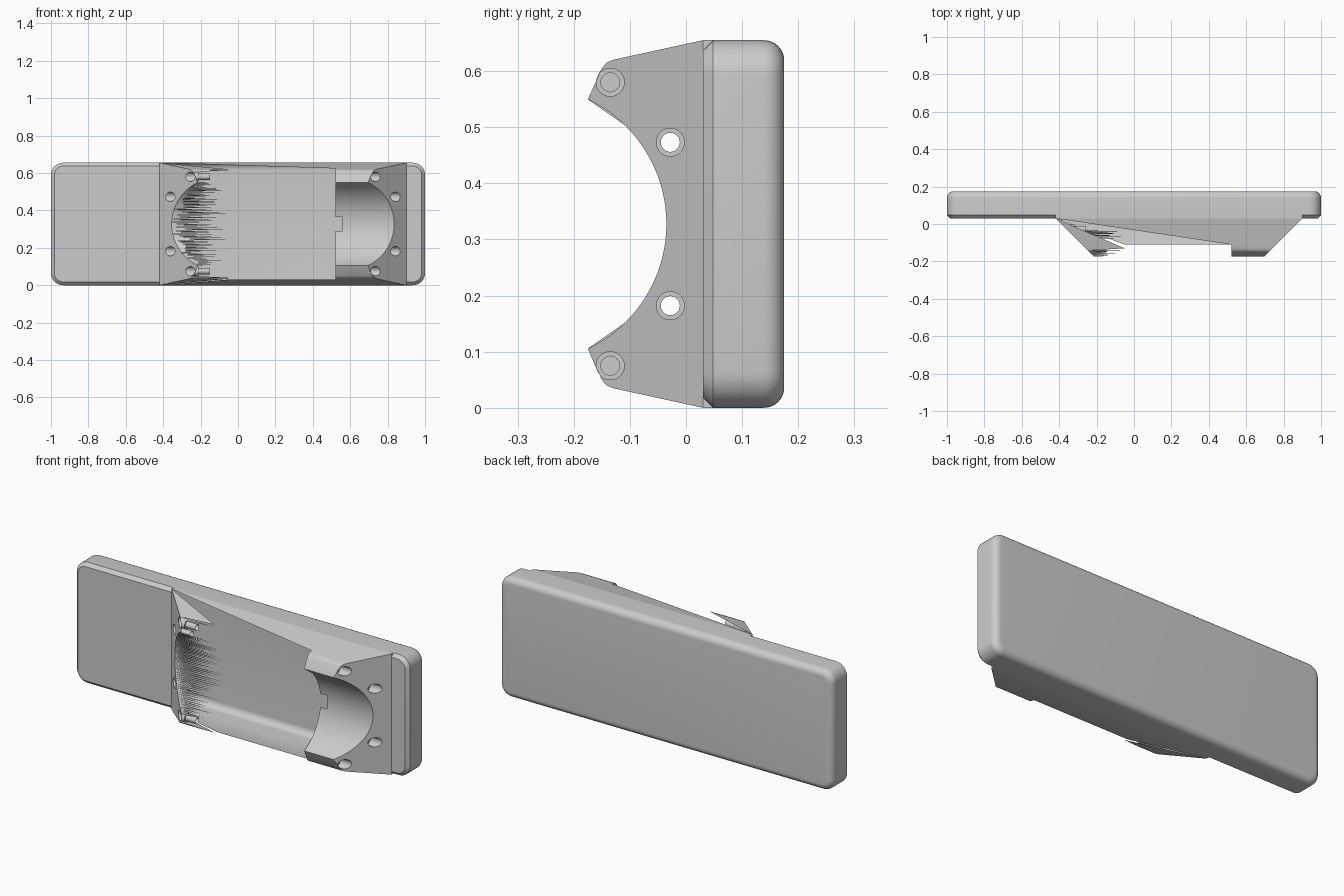
import bpy, bmesh, math, random
from mathutils import Vector

if "Cube" in bpy.data.objects:
    bpy.data.objects.remove(bpy.data.objects["Cube"])

random.seed(4)
H, ZC = 0.655, 0.3275             # plate height and its mid line
Y0, Y1, YB = 0.03, 0.048, 0.175   # pad face, chamfer end, back
XI, XT, YL = 0.52, -0.05, -0.11   # bracket inner edge, broken edge, lip depth
R, YA, AMAX, N = 0.246, -0.281, math.radians(64.5), 60


def xr(y):
    return 0.87 + y               # sloping right end


def xl(y):
    return -0.39 - y              # sloping left end


def face(bm, pts):
    return bm.faces.new([bm.verts.new(p) for p in pts])


def strip(bm, a, b, closed=False):
    n = len(a)
    for i in range(n if closed else n - 1):
        j = (i + 1) % n
        face(bm, [a[i], a[j], b[j], b[i]])


def finish(bm, name, front=True):
    bmesh.ops.remove_doubles(bm, verts=bm.verts, dist=1e-5)
    bm.normal_update()
    if front:
        for f in bm.faces:
            if f.normal.y > 1e-4:
                f.normal_flip()
    else:
        bmesh.ops.recalc_face_normals(bm, faces=bm.faces)
    me = bpy.data.meshes.new(name)
    bm.to_mesh(me)
    bm.free()
    ob = bpy.data.objects.new(name, me)
    bpy.context.collection.objects.link(ob)
    bpy.ops.object.select_all(action='DESELECT')
    ob.select_set(True)
    bpy.context.view_layer.objects.active = ob
    bpy.ops.object.shade_smooth_by_angle(angle=math.radians(30))
    return ob


def outline(inset, y, r=0.065, seg=8):
    # rounded rectangle, counter-clockwise from the right top corner
    pts = []
    rr = r - inset
    for k, (sx, sz) in enumerate([(1, 1), (-1, 1), (-1, -1), (1, -1)]):
        for i in range(seg + 1):
            a = math.pi / 2 * (k + i / seg)
            pts.append((sx * (1 - r) + rr * math.cos(a), y,
                        ZC + sz * (ZC - r) + rr * math.sin(a)))
    return pts


# hollow back plate with rounded rear edge
bm = bmesh.new()
F = 0.036
rings = [outline(0, Y1)]
for i in range(9):
    a = math.pi / 2 * i / 8
    rings.append(outline(F * (1 - math.cos(a)), YB - F + F * math.sin(a)))
for a, b in zip(rings, rings[1:]):
    strip(bm, a, b, True)
face(bm, rings[-1])
finish(bm, "back_plate", front=False)

# chamfered front pads left and right of the bracket
outer, inner = outline(0, Y1), outline(0.018, Y0)
for name, idx, xe in [("left_pad", list(range(9, 27)), xl(Y0)),
                      ("right_pad", list(range(27, 36)) + list(range(9)), xr(Y0))]:
    bm = bmesh.new()
    o = [outer[i] for i in idx]
    n = [inner[i] for i in idx]
    o = [(xe, *o[0][1:])] + o + [(xe, *o[-1][1:])]
    n = [(xe, *n[0][1:])] + n + [(xe, *n[-1][1:])]
    strip(bm, o, n)
    face(bm, n)
    for k in (0, -1):             # small chamfer ends
        face(bm, [o[k], n[k], (xe, Y0, o[k][2])])
    finish(bm, name)

# bracket profile (y, z), upper half, and the bore arc
top = [(Y0, H), (YL, 0.6245), (-0.13, 0.62), (-0.142, 0.615), (-0.15, 0.605), (-0.175, 0.5495)]
arc = [(YA + R * math.cos(a), ZC + R * math.sin(a))
       for a in (AMAX * (1 - 2 * i / N) for i in range(N + 1))]
holes = [(-0.135, 0.58), (-0.028, 0.473), (-0.028, H - 0.473), (-0.135, H - 0.58)]


def flip(p):
    return (p[0], H - p[1])


def circle(c, r, n=24):
    return [(c[0] + r * math.cos(2 * math.pi * i / n),
             c[1] + r * math.sin(2 * math.pi * i / n)) for i in range(n)]


def end_face(fx, name):
    # sloping end plate with four screw holes
    bm = bmesh.new()
    loops = [top + arc[1:-1] + [flip(p) for p in reversed(top)]]
    loops += [circle(h, 0.025) for h in holes]
    for lp in loops:
        vs = [bm.verts.new((0, y, z)) for y, z in lp]
        for i, v in enumerate(vs):
            bm.edges.new((v, vs[(i + 1) % len(vs)]))
    bmesh.ops.triangle_fill(bm, edges=bm.edges[:], use_beauty=True, normal=(1, 0, 0))
    for v in bm.verts:
        v.co.x = fx(v.co.y)
    finish(bm, name)


def screw_holes(fx, d, name):
    # counterbore, shoulder and through bore
    bm = bmesh.new()
    for h in holes:
        x1 = fx(h[0]) + d * 0.045
        big, small = circle(h, 0.025), circle(h, 0.017)
        a = [(fx(y), y, z) for y, z in big]
        b = [(x1, y, z) for y, z in big]
        c = [(x1, y, z) for y, z in small]
        e = [(x1 + d * 0.06, y, z) for y, z in small]
        for p, q in ((a, b), (b, c), (c, e)):
            strip(bm, p, q, True)
    finish(bm, name, front=False)


end_face(xr, "right_end")
end_face(xl, "left_end")
screw_holes(xr, -1, "right_screw_holes")
screw_holes(xl, 1, "left_screw_holes")

# bracket sides
bm = bmesh.new()
for side in (lambda p: p, flip):
    def P(x, p):
        return (x, *side(p))
    t0, t1 = top[0], top[1]
    face(bm, [P(xl(Y0), (Y1, H)), P(xr(Y0), (Y1, H)), P(xr(Y0), t0), P(xl(Y0), t0)])
    face(bm, [P(xl(Y0), t0), P(XI, t1), P(xr(Y0), t0)])
    face(bm, [P(XI, t1), P(xr(YL), t1), P(xr(Y0), t0)])
    if side is flip:              # the lower lip is whole, the upper one is open
        face(bm, [P(xl(Y0), t0), P(XT, t1), P(XI, t1)])
    face(bm, [P(xl(Y0), t0), P(xl(top[2][0]), top[2]), P(XT, top[2])])
    for p, q in zip(top[1:], top[2:]):
        face(bm, [P(XI, p), P(XI, q), P(xr(q[0]), q), P(xr(p[0]), p)])
    for p, q in zip(top[2:4], top[3:5]):
        face(bm, [P(xl(p[0]), p), P(xl(q[0]), q), P(XT, p)])
    # step wall at the inner edge
    ya = math.acos((YL - YA) / R)
    face(bm, [P(XI, p) for p in top[1:]] + [P(XI, (YL, ZC + R * math.sin(ya)))])
finish(bm, "bracket_sides")

# right bore with its notch
bm = bmesh.new()
for p, q in zip(arc, arc[1:]):
    x = 0.56 if abs((p[1] + q[1]) / 2 - ZC) < 0.04 else XI
    face(bm, [(x, *p), (x, *q), (xr(q[0]), *q), (xr(p[0]), *p)])
finish(bm, "right_bore")

# left bore, ragged into narrow slivers
bm = bmesh.new()
for p, q in zip(arc, arc[1:]):
    tip = random.uniform(-0.17, XT)
    face(bm, [(xl(p[0]), *p), (xl(q[0]), *q), (tip, *p)])
finish(bm, "left_bore_slivers")
